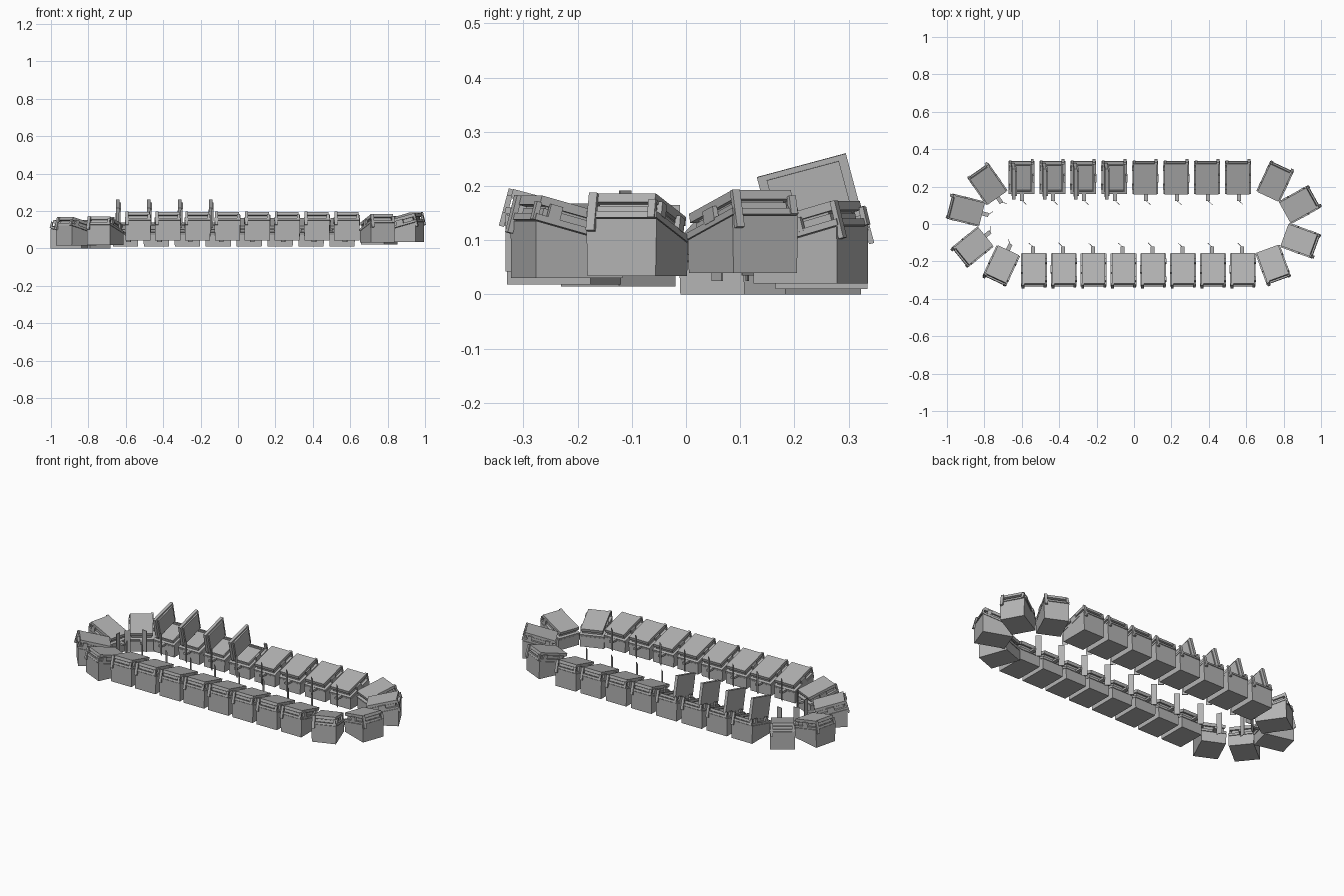
import bpy, bmesh
from math import radians
from mathutils import Matrix, Vector

if "Cube" in bpy.data.objects:
    bpy.data.objects.remove(bpy.data.objects["Cube"])

# Local bin frame: outer face looks to -y, hinge on +x, floor at z = 0
TILT = Matrix.Translation((0, 0, 0.085)) @ Matrix.Rotation(radians(-15), 4, 'X')

GREY = bpy.data.materials.new('mid_grey')
GREY.diffuse_color = (0.45, 0.45, 0.45, 1)
GREY.use_nodes = True
GREY.node_tree.nodes["Principled BSDF"].inputs["Base Color"].default_value = GREY.diffuse_color


def box(bm, x0, x1, y0, y1, z0, z1, m=Matrix()):
    c = Vector(((x0 + x1) / 2, (y0 + y1) / 2, (z0 + z1) / 2))
    s = Matrix.Diagonal((x1 - x0, y1 - y0, z1 - z0, 1))
    return bmesh.ops.create_cube(bm, size=1, matrix=m @ Matrix.Translation(c) @ s)['verts']


def frame(bm, x, y, t, z0, z1, m=Matrix()):
    # four walls round an opening
    box(bm, -x, -x + t, -y, y, z0, z1, m)
    box(bm, x - t, x, -y, y, z0, z1, m)
    box(bm, -x + t, x - t, -y, -y + t, z0, z1, m)
    box(bm, -x + t, x - t, y - t, y, z0, z1, m)


def mesh(name, build):
    bm = bmesh.new()
    build(bm)
    me = bpy.data.meshes.new(name)
    bm.to_mesh(me)
    bm.free()
    me.materials.append(GREY)
    return me


# Tub with a sloping top
def tub(bm):
    vs = box(bm, -0.069, 0.069, -0.085, 0.085, 0, 0.085)
    for v in vs:
        if v.co.z > 0.04:
            v.co.z = 0.083 - 0.268 * v.co.y
        else:
            v.co.x *= 0.97


# Sloping rim with a raised, inset collar
def rim(bm):
    frame(bm, 0.069, 0.09, 0.014, 0, 0.012, TILT)
    frame(bm, 0.055, 0.074, 0.006, 0.012, 0.026, TILT)
    box(bm, -0.055, 0.055, -0.075, 0.075, 0.0, 0.008, TILT)


# Lid plate with a smaller plug below
def lid(bm):
    box(bm, -0.062, 0.062, -0.086, 0.084, 0.030, 0.047, TILT)
    box(bm, -0.052, 0.052, -0.070, 0.068, 0.022, 0.030, TILT)


# Corner clips, front bar and side hinge barrels
def fittings(bm):
    box(bm, -0.066, -0.05, -0.094, -0.084, -0.025, 0.046, TILT)
    box(bm, 0.052, 0.066, -0.094, -0.084, 0.0, 0.034, TILT)
    for y in (-0.055, 0.045):
        box(bm, 0.06, 0.07, y - 0.012, y + 0.012, 0.01, 0.036, TILT)
    box(bm, -0.07, -0.06, -0.02, 0.02, 0.008, 0.034, TILT)


# Inner tab carrying a tall angled blade
def arm(bm):
    box(bm, -0.015, 0.007, 0.08, 0.128, 0.06, 0.072)
    m = Matrix.Translation((-0.016, 0.136, 0)) @ Matrix.Rotation(radians(-42), 4, 'Z')
    box(bm, -0.016, 0.016, -0.0015, 0.0015, 0.025, 0.15, m)


PARTS = {n: mesh(n, f) for n, f in
         (('tub', tub), ('rim', rim), ('lid', lid), ('fittings', fittings), ('arm', arm))}

hinge = Matrix.Translation((0.052, 0, 0.034))
OPEN = TILT @ hinge @ Matrix.Rotation(radians(88), 4, 'Y') @ hinge.inverted() @ TILT.inverted()
OPEN = Matrix.Translation((-0.012, 0, 0)) @ OPEN


def add_bin(x, y, z, outward, opened=False, with_arm=True):
    m = Matrix.Translation((x, y, z)) @ Matrix.Rotation(radians(outward + 90), 4, 'Z')
    for name, me in PARTS.items():
        if name == 'arm' and not with_arm:
            continue
        ob = bpy.data.objects.new('bin_' + name, me)
        bpy.context.collection.objects.link(ob)
        ob.matrix_world = m @ OPEN if name == 'lid' and opened else m


# Straight runs: the first four bins at the back stand open
for i in range(8):
    add_bin(-0.535 + 0.1595 * i, -0.248, 0.042, -90)
    add_bin(-0.602 + 0.1655 * i, 0.25, 0.01, 90, opened=i < 4)

# Left turn
for x, y, z, a in ((-0.785, 0.215, 0.0, 125), (-0.903, 0.075, 0.0, 166),
                   (-0.865, -0.125, 0.015, 219), (-0.71, -0.225, 0.018, 245)):
    add_bin(x, y, z, a)

# Right turn
for x, y, z, a in ((0.755, 0.23, 0.02, 65), (0.888, 0.105, 0.04, 29),
                   (0.892, -0.09, 0.034, -20), (0.745, -0.22, 0.03, -70)):
    add_bin(x, y, z, a, with_arm=False)
